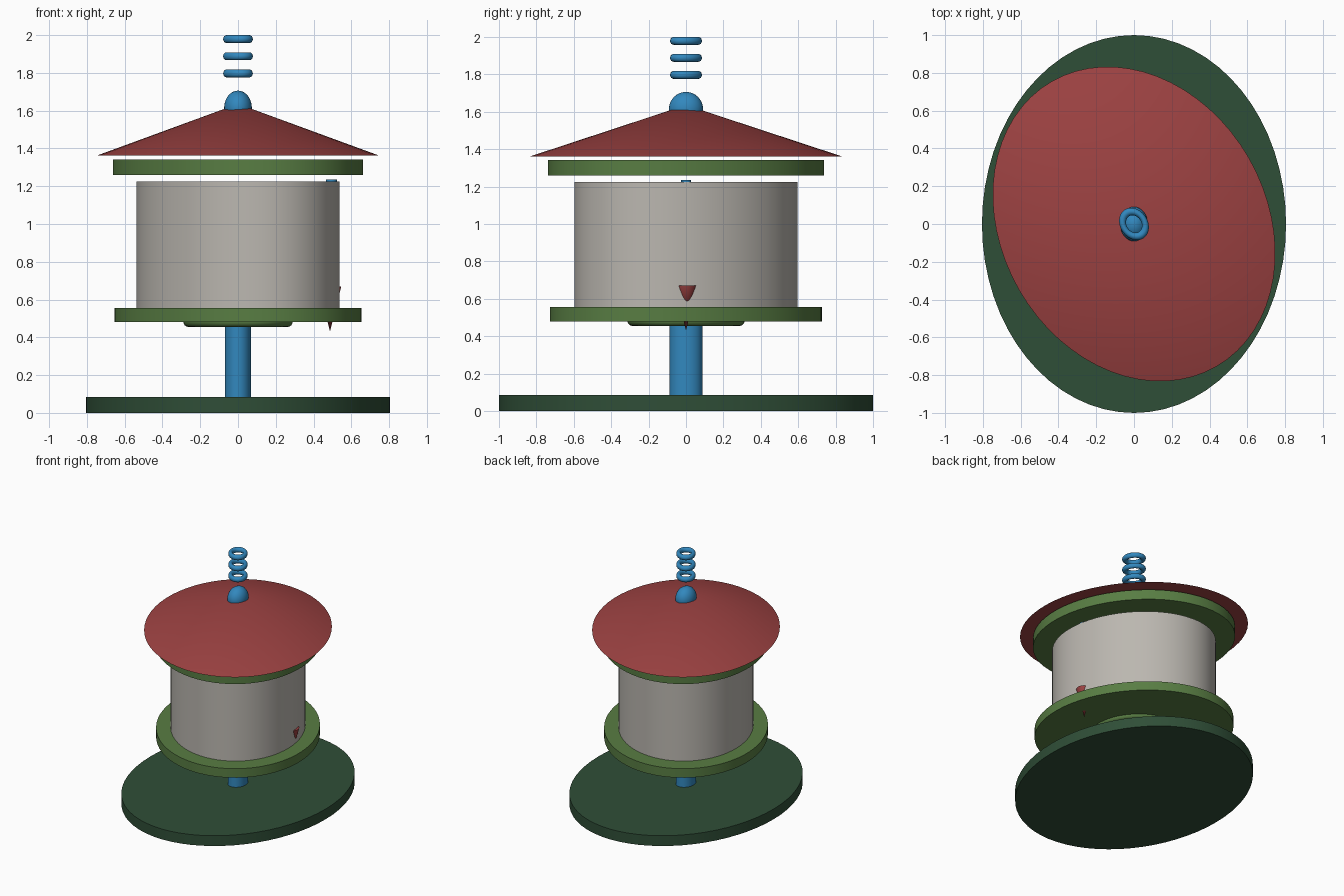
import bpy
import math

if "Cube" in bpy.data.objects:
    bpy.data.objects.remove(bpy.data.objects["Cube"])

SQUASH = 0.805            # every round part is narrower along its local x
TURN = math.radians(30)   # the upper parts are turned on the post
RING_TURN = math.radians(34)


def material(name, r, g, b):
    def linear(c):
        c /= 255
        return c / 12.92 if c <= 0.04045 else ((c + 0.055) / 1.055) ** 2.4
    m = bpy.data.materials.new(name)
    m.diffuse_color = (linear(r), linear(g), linear(b), 1)
    m.use_nodes = True
    m.node_tree.nodes["Principled BSDF"].inputs["Base Color"].default_value = m.diffuse_color
    return m


DARK_GREEN = material("dark green", 47, 78, 55)
GREEN = material("leaf green", 88, 125, 67)
RED = material("brick red", 157, 66, 66)
BLUE = material("blue", 50, 136, 190)
GREY = material("warm grey", 187, 183, 176)


def finish(name, mat, scale, turn):
    ob = bpy.context.object
    ob.name = name
    ob.scale = scale
    ob.rotation_euler.z = turn
    bpy.ops.object.transform_apply(location=False)
    bpy.ops.object.shade_smooth_by_angle(angle=math.radians(35))
    ob.data.materials.append(mat)
    return ob


def tapered(name, mat, r_low, r_top, z0, z1, turn=0, x=0, squash=SQUASH):
    bpy.ops.mesh.primitive_cone_add(vertices=64, radius1=r_low, radius2=r_top,
                                    depth=z1 - z0, location=(x, 0, (z0 + z1) / 2))
    return finish(name, mat, (squash, 1, 1), turn)


def ring(name, mat, outer, minor, z):
    bpy.ops.mesh.primitive_torus_add(major_segments=48, minor_segments=16,
                                     major_radius=outer - minor, minor_radius=minor,
                                     location=(0, 0, z))
    return finish(name, mat, (SQUASH, 1, 1), RING_TURN)


# Ground plate and post
tapered("base_plate", DARK_GREEN, 1.0, 1.0, 0, 0.085)
tapered("post", BLUE, 0.087, 0.087, 0.08, 0.52)

# Tray, its underside collar, drum and upper rim
ring("tray_collar", GREEN, 0.333, 0.03, 0.485)
tapered("lower_tray", GREEN, 0.761, 0.761, 0.48, 0.555, TURN)
tapered("drum", GREY, 0.626, 0.626, 0.555, 1.225, TURN)
tapered("upper_rim", GREEN, 0.773, 0.773, 1.26, 1.342, TURN)

# Roof with ball finial
tapered("roof", RED, 0.872, 0, 1.362, 1.636, TURN)
bpy.ops.mesh.primitive_uv_sphere_add(segments=32, ring_count=20, radius=0.091,
                                     location=(0, 0, 1.615))
finish("finial_ball", BLUE, (SQUASH, 1, 1), 0)

# Floating hanger rings
for i, z in enumerate((1.797, 1.888, 1.979)):
    ring(f"hanger_ring_{i + 1}", BLUE, 0.0905, 0.021, z)

# Downward spike and small peg set into the drum wall
tapered("side_spike", RED, 0, 0.06, 0.43, 0.67, x=0.487, squash=1)
tapered("side_peg", BLUE, 0.028, 0.028, 1.15, 1.235, x=0.495, squash=1)
